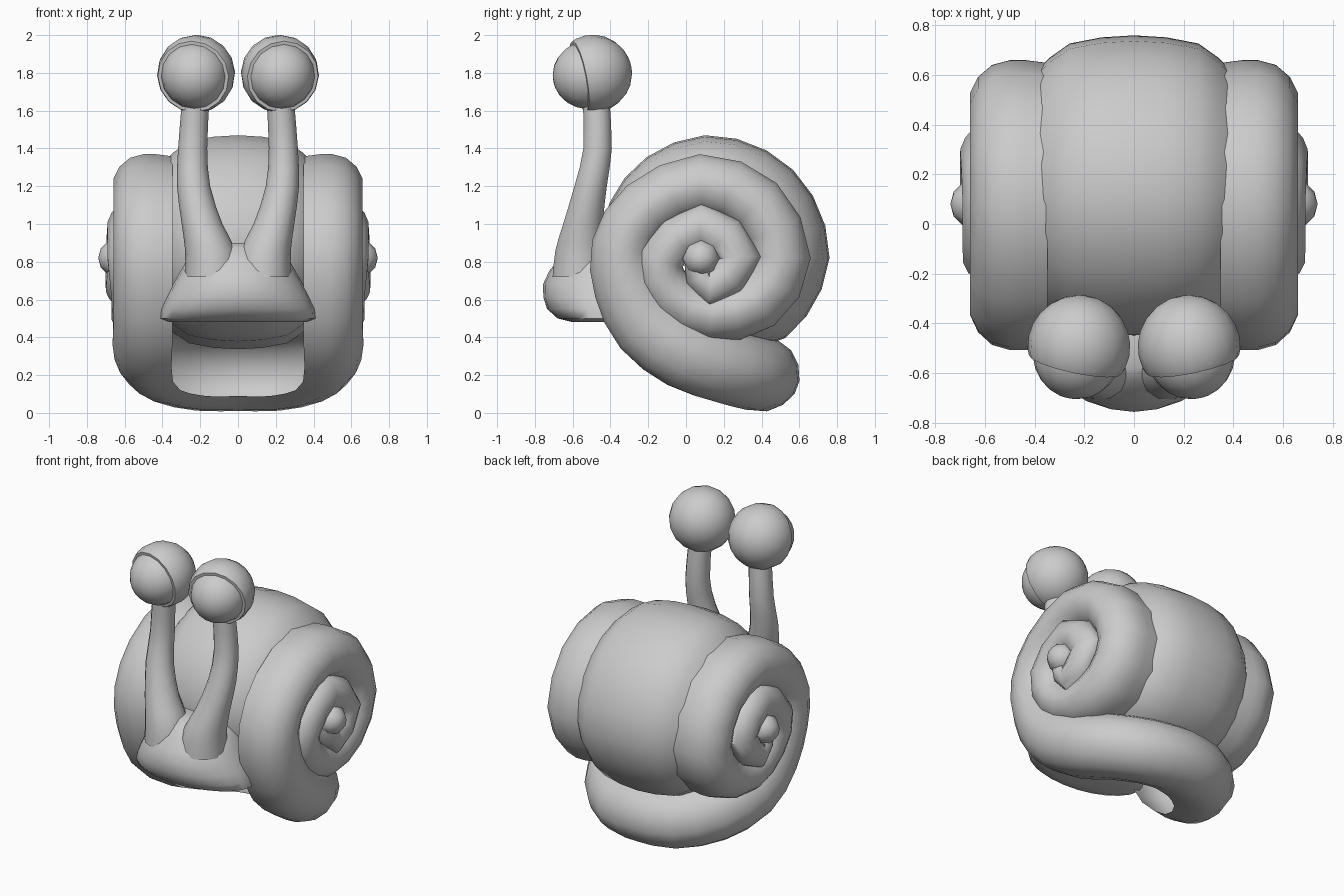
import bpy, bmesh, math
from mathutils import Vector, Matrix

if "Cube" in bpy.data.objects:
    bpy.data.objects.remove(bpy.data.objects["Cube"])


def finish(name, bm, mirror=False, angle=55):
    bmesh.ops.recalc_face_normals(bm, faces=bm.faces)
    me = bpy.data.meshes.new(name)
    bm.to_mesh(me)
    bm.free()
    ob = bpy.data.objects.new(name, me)
    bpy.context.collection.objects.link(ob)
    if mirror:
        m = ob.modifiers.new("mirror", 'MIRROR')
        m.use_clip = True
        m.merge_threshold = 0.002
    bpy.ops.object.select_all(action='DESELECT')
    ob.select_set(True)
    bpy.context.view_layer.objects.active = ob
    bpy.ops.object.shade_smooth_by_angle(angle=math.radians(angle))
    return ob


def loft(rings, closed=True, loop=False, caps=(False, False)):
    """Skin a list of equally long point rings."""
    bm = bmesh.new()
    vs = [[bm.verts.new(p) for p in r] for r in rings]
    n = len(vs[0])
    pairs = list(zip(vs, vs[1:])) + ([(vs[-1], vs[0])] if loop else [])
    for a, b in pairs:
        for i in range(n if closed else n - 1):
            j = (i + 1) % n
            bm.faces.new((a[i], a[j], b[j], b[i]))
    if caps[0]:
        bm.faces.new(vs[0])
    if caps[1]:
        bm.faces.new(vs[-1])
    return bm


def spline(pts, sub):
    """Catmull-Rom through tuples of any length."""
    out = []
    for i in range(len(pts) - 1):
        a, b = pts[max(i - 1, 0)], pts[i]
        c, d = pts[i + 1], pts[min(i + 2, len(pts) - 1)]
        for k in range(sub):
            t = k / sub
            out.append([0.5 * (2 * q + (r - p) * t + (2 * p - 5 * q + 4 * r - s) * t * t
                               + (3 * q - p - 3 * r + s) * t ** 3)
                        for p, q, r, s in zip(a, b, c, d)])
    return out + [list(pts[-1])]


# Side coil and tail: open U section swept from the tail centre into the spiral
path = [(0, .42, .2, .18, .195), (.2, .385, .2, .18, .195), (.39, .23, .24, .17, .195),
        (.49, 0, .32, .165, .195), (.5, -.2, .47, .16, .195), (.5, -.31, .67, .16, .18),
        (.5, -.335, .88, .16, .165), (.5, -.21, 1.08, .16, .16), (.5, .08, 1.21, .16, .16),
        (.5, .37, 1.1, .16, .16), (.5, .5, .82, .16, .16), (.5, .37, .59, .16, .16),
        (.52, .12, .52, .15, .14), (.55, -.08, .63, .12, .13), (.58, -.13, .82, .11, .12),
        (.59, .08, .99, .1, .12), (.6, .28, .82, .1, .12), (.61, .12, .66, .09, .1),
        (.62, .05, .8, .07, .06)]
side = [(0, .93, -.35), (.4, .85, -.33), (.8, .5, -.2), (1, .1, 0)]
side += [(1, 0, 0)] * (len(path) - len(side))
pts = spline([p + s for p, s in zip(path, side)], 2)
section = [(-.95, .93), (-.4, 1), (0, 1), (.45, .88), (.8, .58), (1, .18)]
section += [(b, -n) for b, n in reversed(section)]
rings = []
for i, p in enumerate(pts):
    c = Vector(p[:3])
    t = Vector(pts[min(i + 1, len(pts) - 1)][:3]) - Vector(pts[max(i - 1, 0)][:3])
    if i == 0:
        t = Vector((1, 0, 0))
    b = Vector(p[5:8]).normalized()
    nrm = b.cross(t).normalized()
    b = t.cross(nrm).normalized()
    rings.append([c + b * u * p[3] + nrm * v * p[4] for u, v in section])
for q in rings[0]:
    q.x = 0
finish("shell_side_coils", loft(rings, closed=False), True)

# Central barrel of the shell: radius varies by angle (0 = back, 90 = top)
radii = [.66, .66, .65, .60, .55, .47, .45, .60]
N = 24
rings = []
for k in range(N):
    f = k / N * 8
    i = int(f)
    r = radii[i] + (radii[(i + 1) % 8] - radii[i]) * (f - i)
    a = 2 * math.pi * k / N
    rings.append([(x, .1 + (r - d) * math.cos(a), .82 + (r - d) * math.sin(a))
                  for x, d in ((-.38, .13), (-.34, .09), (-.26, .033), (-.13, .008), (0, 0),
                               (.13, .008), (.26, .033), (.34, .09), (.38, .13))])
finish("shell_barrel", loft(rings, closed=False, loop=True))

# Knobs at the middle of the coils
bm = bmesh.new()
bmesh.ops.create_uvsphere(bm, u_segments=8, v_segments=6, radius=.1,
                          matrix=Matrix.Translation((.64, .08, .82)) @ Matrix.Rotation(math.pi / 2, 4, 'Y'))
finish("shell_knobs", bm, True)

# Head: stacked ovals (z, half width, front y)
rings = []
for z, hx, yf in ((.48, .36, -.60), (.50, .41, -.68), (.55, .405, -.735), (.61, .38, -.755),
                  (.68, .345, -.757), (.75, .305, -.725), (.82, .265, -.67), (.87, .2, -.63),
                  (.9, .1, -.58)):
    yc = -.45
    rings.append([(hx * math.cos(2 * math.pi * k / 24),
                   yc + (yc - yf) * math.sin(2 * math.pi * k / 24), z) for k in range(24)])
finish("head", loft(rings, caps=(True, True)))

# Eye stalks
stalk = spline([(.13, -.56, .72, .15), (.145, -.56, .86, .135), (.19, -.545, 1.0, .108),
                (.235, -.505, 1.2, .088), (.24, -.468, 1.4, .077), (.225, -.475, 1.64, .073)], 2)
rings = [[(x + r * math.cos(2 * math.pi * k / 14), y + r * math.sin(2 * math.pi * k / 14), z)
          for k in range(14)] for x, y, z, r in stalk]
finish("eye_stalks", loft(rings, caps=(True, True)), True)

# Eyelids: spheres cut off at the front
centre = Vector((.222, -.493, 1.795))
front = Vector((.2, -.96, -.19)).normalized()
turn = front.to_track_quat('Z', 'Y').to_matrix().to_4x4()
bm = bmesh.new()
bmesh.ops.create_uvsphere(bm, u_segments=16, v_segments=12, radius=.207,
                          matrix=Matrix.Translation(centre) @ turn)
cut = bmesh.ops.bisect_plane(bm, geom=bm.verts[:] + bm.edges[:] + bm.faces[:],
                             plane_co=centre + front * .075, plane_no=front, clear_outer=True)
bmesh.ops.contextual_create(bm, geom=[e for e in cut['geom_cut'] if isinstance(e, bmesh.types.BMEdge)])
finish("eyelids", bm, True, 40)

# Eyeballs
bm = bmesh.new()
bmesh.ops.create_uvsphere(bm, u_segments=16, v_segments=12, radius=.178,
                          matrix=Matrix.Translation(centre + front * .036) @ turn)
finish("eyeballs", bm, True)
